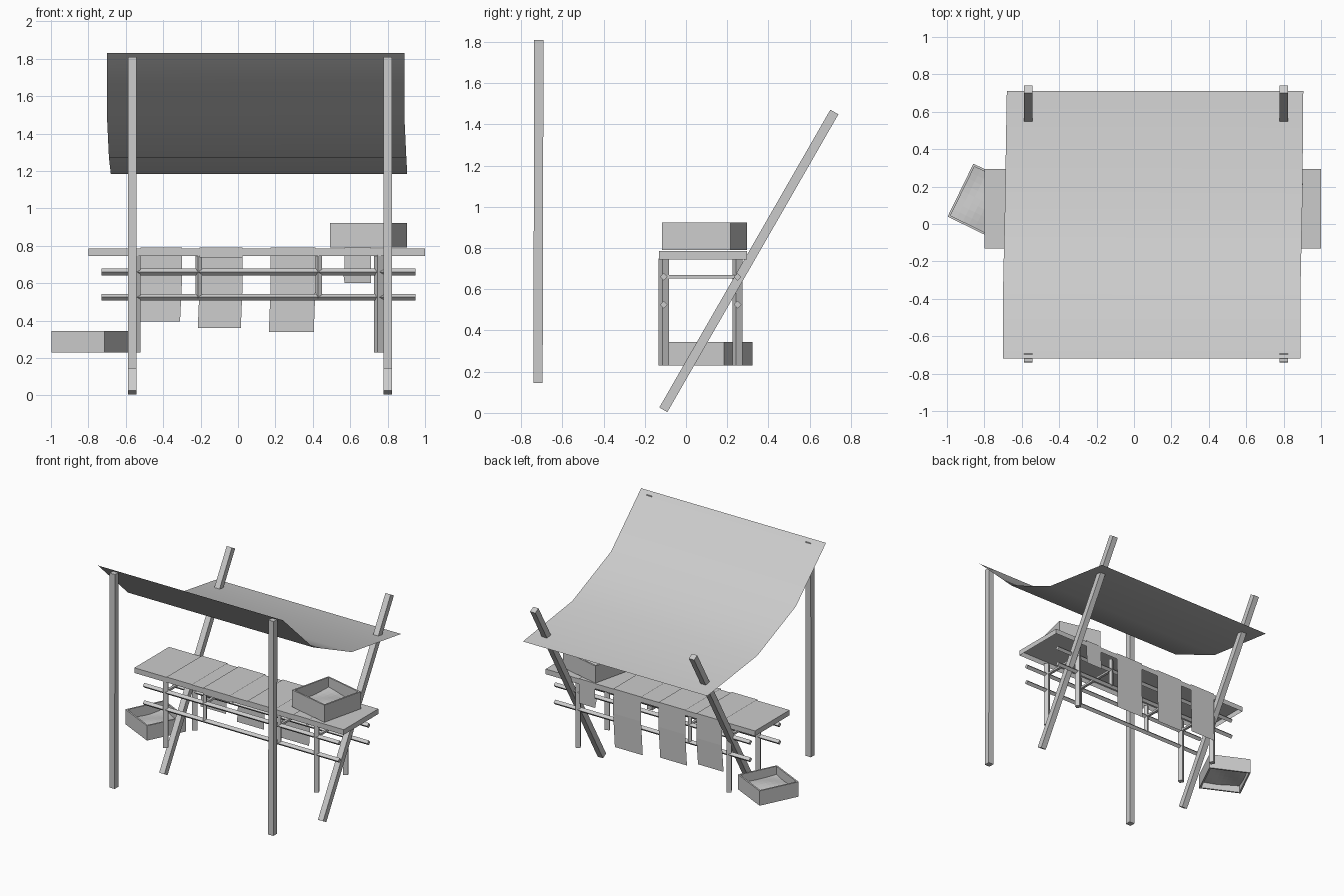
import bpy, bmesh, math
from mathutils import Vector, Matrix

if "Cube" in bpy.data.objects:
    bpy.data.objects.remove(bpy.data.objects["Cube"])

grey = bpy.data.materials.new("plain_grey")
grey.use_nodes = True
grey.diffuse_color = (0.6, 0.6, 0.6, 1)
grey.node_tree.nodes["Principled BSDF"].inputs["Base Color"].default_value = (0.6, 0.6, 0.6, 1)


def finish(name, bm, matrix=None):
    """Turn a bmesh into a named object."""
    mesh = bpy.data.meshes.new(name)
    bm.to_mesh(mesh)
    bm.free()
    mesh.materials.append(grey)
    obj = bpy.data.objects.new(name, mesh)
    bpy.context.collection.objects.link(obj)
    if matrix:
        obj.matrix_world = matrix
    return obj


def add_box(bm, lo, hi):
    lo, hi = Vector(lo), Vector(hi)
    m = Matrix.Translation((lo + hi) / 2) @ Matrix.Diagonal((*(hi - lo), 1))
    return bmesh.ops.create_cube(bm, size=1, matrix=m)["verts"]


def beam(name, start, end, width, spin=0):
    """Square bar between two points, spun about its length."""
    start, end = Vector(start), Vector(end)
    d = end - start
    bm = bmesh.new()
    add_box(bm, (-width / 2, -width / 2, 0), (width / 2, width / 2, d.length))
    if abs(d.x) > abs(d.z):
        turn = Matrix.Rotation(math.pi / 2, 4, 'Y')
    else:
        turn = Matrix.Rotation(-math.atan2(d.y, d.z), 4, 'X')
    return finish(name, bm, Matrix.Translation(start) @ turn @ Matrix.Rotation(spin, 4, 'Z'))


def sheet(name, rows):
    """Ribbon of quads through rows of (x_left, x_right, y, z)."""
    bm = bmesh.new()
    pairs = [(bm.verts.new((a, y, z)), bm.verts.new((b, y, z))) for a, b, y, z in rows]
    for (a, b), (c, d) in zip(pairs, pairs[1:]):
        bm.faces.new((a, b, d, c))
    return finish(name, bm)


def crate(name, centre, size, height, angle):
    """Four thin walls around a gently uneven filling."""
    bm = bmesh.new()
    h, t = size / 2, 0.012
    for s in (-1, 1):
        add_box(bm, (-h, min(s * h, s * (h - t)), 0), (h, max(s * h, s * (h - t)), height))
        add_box(bm, (min(s * h, s * (h - t)), t - h, 0), (max(s * h, s * (h - t)), h - t, height))
    grid = bmesh.ops.create_grid(bm, x_segments=8, y_segments=8, size=h - t)["verts"]
    for v in grid:
        v.co.z = 0.05 + 0.012 * math.sin(v.co.x * 17 + 1) * math.cos(v.co.y * 14)
    return finish(name, bm, Matrix.Translation(centre) @ Matrix.Rotation(math.radians(angle), 4, 'Z'))


# Poles: upright in front, leaning behind
for side, x in (("right", -0.565), ("left", 0.80)):
    beam(f"front_pole_{side}", (x, -0.718, 0.145), (x, -0.714, 1.81), 0.045)
    beam(f"rear_pole_{side}", (x, -0.11, 0.015), (x, 0.72, 1.46), 0.045)

# Sagging awning
awning = sheet("awning", [(-0.70, 0.89, -0.72, 1.832), (-0.70, 0.89, -0.35, 1.48),
                          (-0.69, 0.90, 0.11, 1.27), (-0.68, 0.905, 0.71, 1.183)])
for p in awning.data.polygons:
    p.use_smooth = True

# Table top, hollow underneath
bm = bmesh.new()
add_box(bm, (-0.80, -0.13, 0.745), (1.0, 0.295, 0.785))
bm.faces.ensure_lookup_table()
bmesh.ops.delete(bm, geom=[f for f in bm.faces if f.calc_center_median().z < 0.75], context='FACES_ONLY')
finish("table_top", bm)

# Legs, middle posts, rails and cross bars
for row, y in (("front", -0.108), ("back", 0.25)):
    for side, x in (("right", -0.545), ("left", 0.752)):
        beam(f"{row}_leg_{side}", (x, y, 0.23), (x, y, 0.75), 0.036, math.radians(30))
    for side, x in (("right", -0.21), ("left", 0.432)):
        beam(f"{row}_post_{side}", (x, y, 0.52), (x, y, 0.75), 0.026, math.radians(30))
    for level, z in (("lower", 0.525), ("upper", 0.66)):
        beam(f"{row}_{level}_rail", (-0.73, y, z), (0.95, y, z), 0.026, math.pi / 4)
for i, x in enumerate((-0.545, -0.21, 0.432, 0.752)):
    bm = bmesh.new()
    add_box(bm, (x - 0.01, -0.108, 0.652), (x + 0.01, 0.25, 0.668))
    finish(f"cross_bar_{i + 1}", bm)

# Cloths laid over the table and hanging down behind
cloths = [(-0.52, -0.30, 0.395, 0.77), (-0.205, 0.025, 0.36, 0.737),
          (0.175, 0.415, 0.338, 0.755), (0.57, 0.71, 0.67, 0.77)]
for i, (a, b, low, lip) in enumerate(cloths):
    sheet(f"cloth_{i + 1}", [(a, b, -0.135, lip), (a, b, -0.135, 0.79), (a, b, 0.30, 0.79),
                             (a, b, 0.302, 0.6), (a - 0.01, b - 0.01, 0.295, low)])

# Crates
crate("upper_crate", (0.698, 0.09, 0.79), 0.342, 0.133, -13.5)
crate("lower_crate", (-0.786, 0.112, 0.23), 0.315, 0.115, -26)
